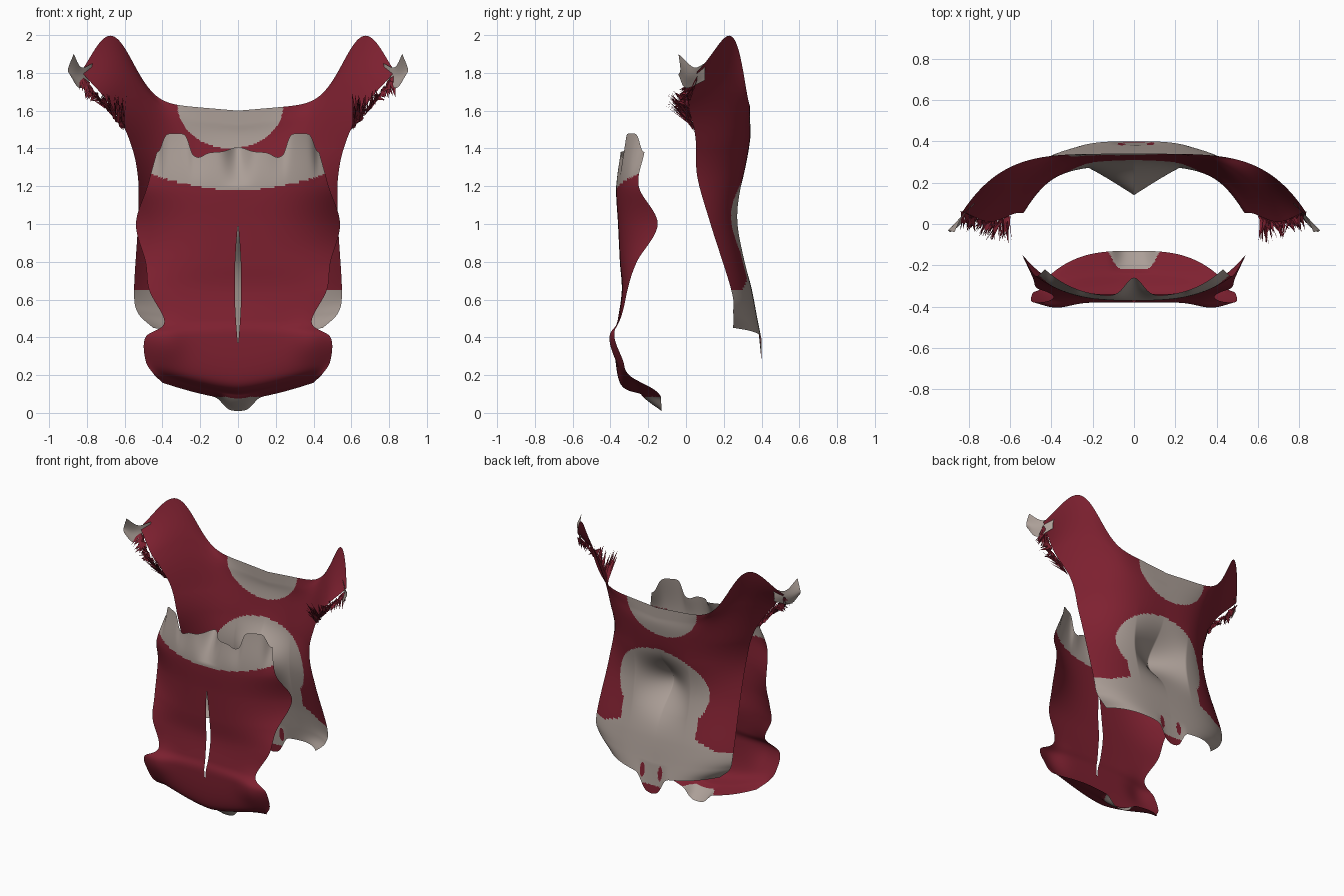
import bpy, bmesh, random
from math import exp
from mathutils import Vector

cube = bpy.data.objects.get("Cube")
if cube:
    bpy.data.objects.remove(cube)


def material(name, colour):
    mat = bpy.data.materials.new(name)
    mat.use_nodes = True
    mat.diffuse_color = (*colour, 1)
    bsdf = mat.node_tree.nodes["Principled BSDF"]
    bsdf.inputs["Base Color"].default_value = (*colour, 1)
    bsdf.inputs["Roughness"].default_value = 0.8
    return mat


RED = material("dark red cloth", (0.21, 0.015, 0.03))
GREY = material("warm grey lining", (0.41, 0.345, 0.31))


def spline(points, steps):
    """Smooth curve through all points, of any dimension."""
    pts = [Vector(p) for p in points]
    pts = [2 * pts[0] - pts[1]] + pts + [2 * pts[-1] - pts[-2]]
    out = []
    for a, b, c, d in zip(pts, pts[1:], pts[2:], pts[3:]):
        for i in range(steps):
            t = i / steps
            out.append(b + 0.5 * t * (c - a + t * (2 * a - 5 * b + 4 * c - d
                                                   + t * (3 * (b - c) + d - a))))
    return out + [pts[-2]]


def bump(value, centre, width, power=2):
    return exp(-abs((value - centre) / width) ** power)


def ramp(value, start, end):
    return min(1, max(0, (value - start) / (end - start)))


def finish(bm, name, is_grey):
    bmesh.ops.remove_doubles(bm, verts=bm.verts, dist=0.0004)
    for face in bm.faces:
        face.material_index = int(is_grey(face.calc_center_median()))
        face.smooth = True
    mesh = bpy.data.meshes.new(name)
    bm.to_mesh(mesh)
    bm.free()
    mesh.materials.append(RED)
    mesh.materials.append(GREY)
    bpy.context.collection.objects.link(bpy.data.objects.new(name, mesh))


def mirrored_sheet(name, grid, is_grey, faces_back):
    """Left half of a cloth sheet, given as rows of points, and its mirror image."""
    bm = bmesh.new()
    for side in (1, -1):
        net = [[bm.verts.new((side * x, y, z)) for x, y, z in row] for row in grid]
        for low, high in zip(net, net[1:]):
            for i in range(len(low) - 1):
                quad = [low[i], low[i + 1], high[i + 1], high[i]]
                if (side < 0) != faces_back:
                    quad.reverse()
                bm.faces.new(quad)
    finish(bm, name, is_grey)


def panel(name, rows, shape, is_grey, faces_back, columns=90):
    """Each row holds centre y, centre z, then edge x, y and z."""
    grid = [[shape(i / columns, *row) for i in range(columns + 1)]
            for row in spline(rows, 20)]
    mirrored_sheet(name, grid, is_grey, faces_back)


# Front panel: curled hem with a small tab, slit, gathered waistband with two raised tabs
def front_shape(u, centre_y, centre_z, edge_x, edge_y, edge_z):
    x = u * edge_x
    y = centre_y + (edge_y - centre_y) * u ** 3
    z = centre_z + (edge_z - centre_z) * u ** 1.5
    z -= 0.06 * bump(x, 0, 0.09, 4) * ramp(centre_z, 0.1, 0.07)
    y -= 0.03 * bump(x, 0.38, 0.1) * bump(z, 0.38, 0.12)
    waist = ramp(centre_z, 1.2, 1.4)
    gather = bump(x, 0, 0.06)
    y += 0.1 * waist * gather
    z += waist * (0.03 * gather + 0.11 * bump(x, 0.33, 0.075, 6) - 0.03 * bump(x, 0.21, 0.04))
    slit = 0.017 * max(0, 1 - (abs(z - 0.68) / 0.32) ** 2)
    return x + slit * max(0, 1 - x / 0.12), y, z


def front_grey(c):
    hem = c.z < 0.085 and abs(c.x) < 0.16 and c.y > -0.22
    return hem or c.z > 1.18 + 0.4 * c.x ** 2


panel("front_panel", [
    (-.13, .07, .4, -.24, .16),
    (-.24, .1, .45, -.31, .21),
    (-.35, .16, .49, -.33, .28),
    (-.38, .4, .49, -.37, .4),
    (-.36, .5, .39, -.34, .48),
    (-.34, .65, .47, -.31, .65),
    (-.35, .8, .49, -.26, .8),
    (-.36, 1, .54, -.15, 1),
    (-.37, 1.2, .48, -.25, 1.2),
    (-.35, 1.38, .43, -.22, 1.38),
], front_shape, front_grey, False)


# Back panel: tail, pinched middle, neckline and raised shoulders
def back_shape(u, centre_y, centre_z, edge_x, edge_y, edge_z):
    x = u * edge_x
    shoulder = max(0, (centre_z - 1.4) / 0.2) ** 2
    y = centre_y + (edge_y - centre_y) * u ** (3.5 + shoulder)
    z = centre_z + (edge_z - centre_z) * u
    y -= 0.14 * max(0, 1 - x / 0.22) * bump(z, 1, 0.16)
    z -= 0.11 * bump(x, 0, 0.09, 4) * ramp(centre_z, 0.48, 0.38)
    return x, y, z + 0.34 * shoulder * bump(u, 0.81, 0.2)


def oval(c, x, z, rx, rz):
    return ((c.x - x) / rx) ** 2 + ((c.z - z) / rz) ** 2 < 1


def back_grey(c):
    if c.z < 0.33 or any(oval(c, x, 0.42, 0.018, 0.05) for x in (-0.06, 0.08)):
        return False
    neckline = oval(c, -0.04, 1.63, 0.28, 0.23)
    flap = c.z < 0.65 + 0.4 * max(0, 0.45 - abs(c.x))
    middle = c.z < 1 and abs(c.x) < 0.3
    return neckline or flap or middle or oval(c, 0, 1, 0.36, 0.28)


panel("back_panel", [
    (.4, .38, .45, .25, .45),
    (.38, .48, .53, .25, .53),
    (.35, .65, .55, .24, .65),
    (.28, 1, .53, .13, 1),
    (.31, 1.25, .53, .06, 1.25),
    (.34, 1.45, .58, .05, 1.45),
    (.34, 1.53, .7, .01, 1.6),
    (.34, 1.6, .83, .06, 1.67),
], back_shape, back_grey, True)

# Curled tips at the ends of the shoulders
lower_rim = spline([(.78, .1, 1.76), (.84, 0, 1.72), (.89, -.04, 1.79)], 6)
middle = spline([(.78, .1, 1.8), (.85, .02, 1.78), (.9, -.03, 1.82)], 6)
upper_rim = spline([(.77, .1, 1.85), (.83, .04, 1.83), (.87, -.04, 1.9)], 6)
tips = zip(*[spline(rib, 5) for rib in zip(lower_rim, middle, upper_rim)])
mirrored_sheet("shoulder_tips", list(tips), lambda c: True, True)

# Torn fringe hanging from the shoulder edges
random.seed(4)
bm = bmesh.new()
steps = 14
seam = spline([(.83, .06, 1.79), (.7, .01, 1.62), (.6, .04, 1.5)], steps)
ragged = spline([(.82, .01, 1.7), (.73, -.04, 1.67), (.61, -.08, 1.66)], steps)


def jitter(point, size):
    return point + Vector([random.uniform(-size, size) for axis in "xyz"])


for side in (1, -1):
    for layer in range(3):
        for a, b, tip in zip(seam, seam[2:], ragged[1:]):
            shard = [jitter(a, 0.01), jitter(b, 0.01), jitter(tip, 0.035)]
            bm.faces.new([bm.verts.new((side * x, y, z)) for x, y, z in shard])
finish(bm, "torn_fringe", lambda c: False)
